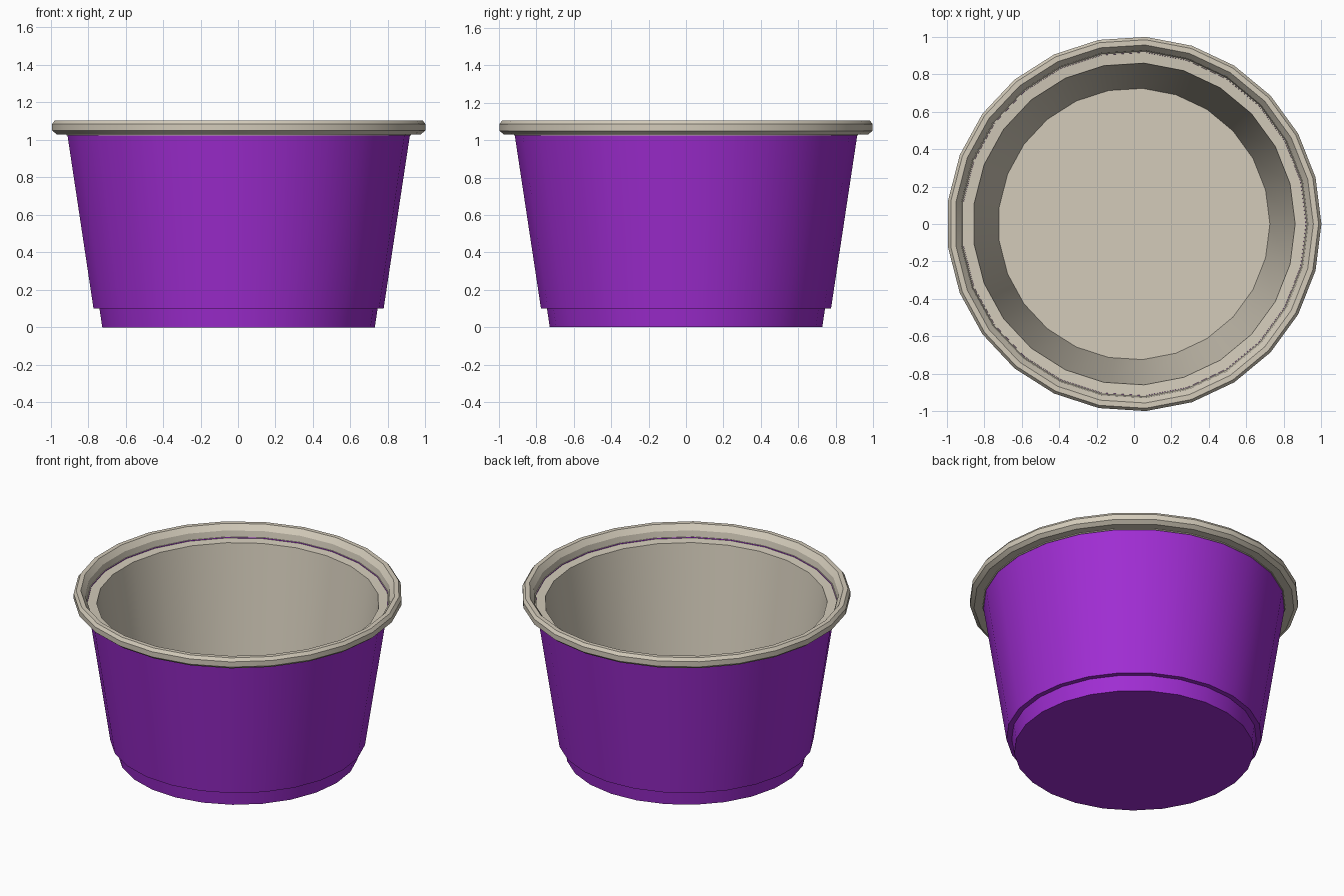
import bpy, bmesh, math

if "Cube" in bpy.data.objects:
    bpy.data.objects.remove(bpy.data.objects["Cube"])

SIDES = 25


def srgb(r, g, b):
    f = lambda c: c / 12.92 if c <= 0.04045 else ((c + 0.055) / 1.055) ** 2.4
    return (f(r / 255), f(g / 255), f(b / 255), 1.0)


def material(name, colour):
    m = bpy.data.materials.new(name)
    m.diffuse_color = colour
    m.use_nodes = True
    m.node_tree.nodes["Principled BSDF"].inputs["Base Color"].default_value = m.diffuse_color
    return m


def lathe(name, profile, mat, cap_start=False, cap_end=False):
    """Spin a (radius, height) profile around z; outside faces result from an upward outer profile."""
    bm = bmesh.new()
    rings = []
    for r, z in profile:
        rings.append([bm.verts.new((r * math.cos(2 * math.pi * i / SIDES),
                                    r * math.sin(2 * math.pi * i / SIDES), z))
                      for i in range(SIDES)])
    for a, b in zip(rings, rings[1:]):
        for i in range(SIDES):
            j = (i + 1) % SIDES
            bm.faces.new((a[i], a[j], b[j], b[i]))
    if cap_start:
        bm.faces.new(rings[0][::-1])
    if cap_end:
        bm.faces.new(rings[-1])
    me = bpy.data.meshes.new(name)
    bm.to_mesh(me)
    bm.free()
    me.materials.append(mat)
    ob = bpy.data.objects.new(name, me)
    bpy.context.collection.objects.link(ob)
    bpy.ops.object.select_all(action='DESELECT')
    ob.select_set(True)
    bpy.context.view_layer.objects.active = ob
    bpy.ops.object.shade_smooth_by_angle(angle=math.radians(20))
    return ob


purple = material("purple", srgb(160, 45, 211))
cream = material("cream", srgb(211, 203, 186))

# Outer cup wall with stepped foot and closed underside
lathe("cup_body", [(0.73, 0.0), (0.745, 0.10), (0.777, 0.10), (0.918, 1.03)],
      purple, cap_start=True)

# Rolled rim, inner ledge, inner wall and floor
lathe("rim_and_lining", [(0.918, 1.03), (0.975, 1.03), (1.0, 1.05), (1.0, 1.085),
                         (0.985, 1.105), (0.957, 1.105), (0.93, 1.07),
                         (0.922, 1.025), (0.86, 1.02), (0.725, 0.10)],
      cream, cap_end=True)
